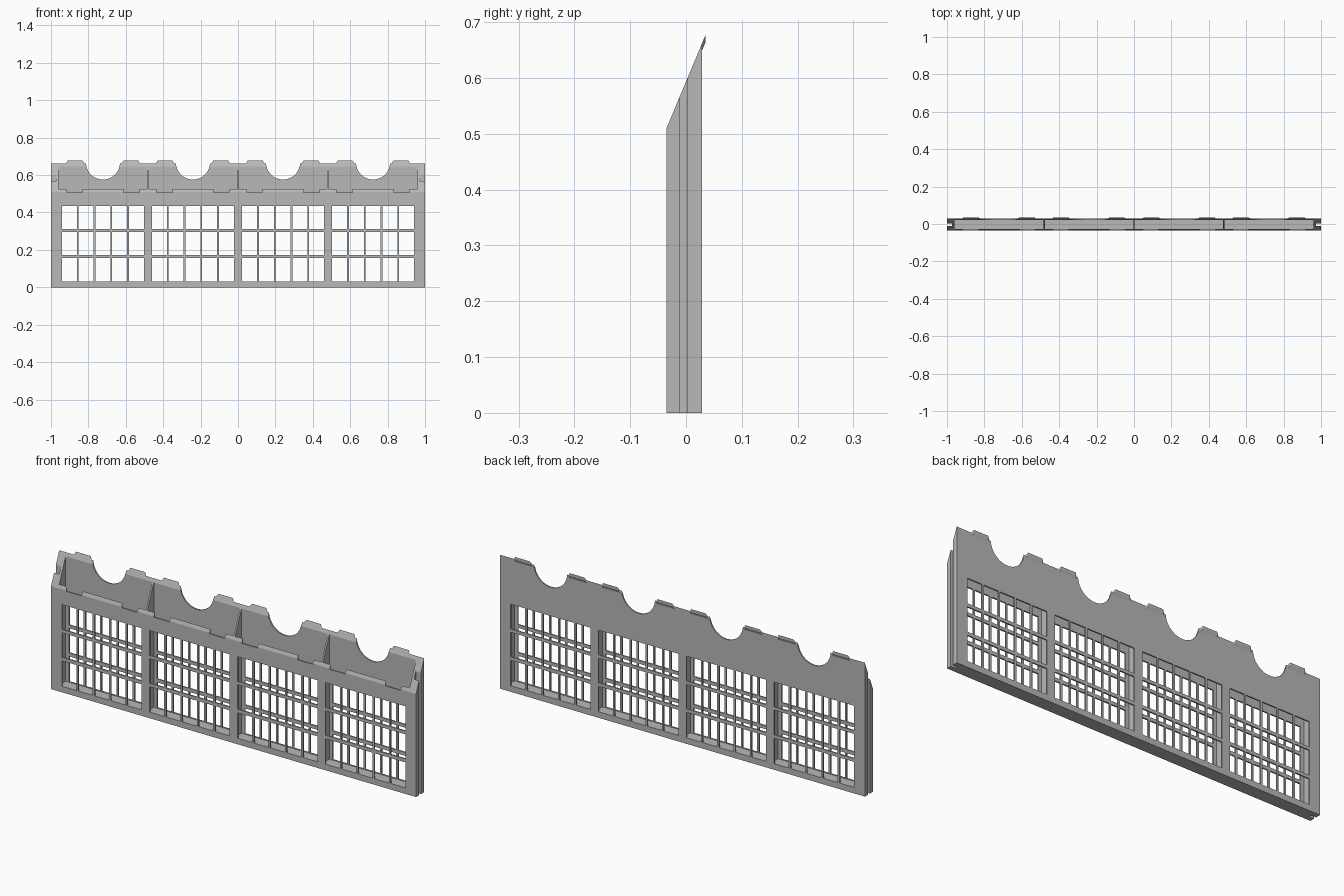
import bpy, bmesh, math
from mathutils import Matrix

if "Cube" in bpy.data.objects:
    bpy.data.objects.remove(bpy.data.objects["Cube"])

grey = bpy.data.materials.new("light grey")
grey.diffuse_color = (0.48, 0.48, 0.48, 1)
grey.use_nodes = True
grey.node_tree.nodes["Principled BSDF"].inputs["Base Color"].default_value = grey.diffuse_color

YF, YB = -0.035, 0.029      # outer faces
T = 0.007                   # wall thickness
END = 0.96                  # inner face of the end walls
BAYS = [-0.722, -0.241, 0.241, 0.722]


def slope(y):
    """Height of the slanted rim at depth y."""
    return 0.51 + (y - YF) * 2.39


def finish(name, bm):
    bmesh.ops.recalc_face_normals(bm, faces=bm.faces)
    me = bpy.data.meshes.new(name)
    bm.to_mesh(me)
    bm.free()
    ob = bpy.data.objects.new(name, me)
    bpy.context.collection.objects.link(ob)
    me.materials.append(grey)
    return ob


def add_prism(bm, x0, x1, prof):
    """Extrude a (y, z) profile along x."""
    a = [bm.verts.new((x0, y, z)) for y, z in prof]
    b = [bm.verts.new((x1, y, z)) for y, z in prof]
    bm.faces.new(a)
    bm.faces.new(b[::-1])
    n = len(prof)
    for i in range(n):
        bm.faces.new((a[i], a[(i + 1) % n], b[(i + 1) % n], b[i]))
    return a + b


def add_box(bm, x0, x1, y0, y1, z0, z1):
    return add_prism(bm, x0, x1, [(y0, z0), (y1, z0), (y1, z1), (y0, z1)])


def wall(name, x0, x1, y0, y1, z0=0.0):
    """Upright part whose top follows the slanted rim."""
    bm = bmesh.new()
    add_prism(bm, x0, x1, [(y0, z0), (y1, z0), (y1, slope(y1)), (y0, slope(y0))])
    return finish(name, bm)


def cut(ob, cutter):
    m = ob.modifiers.new("cut", 'BOOLEAN')
    m.operation, m.solver, m.object = 'DIFFERENCE', 'EXACT', cutter
    bpy.context.view_layer.objects.active = ob
    bpy.ops.object.modifier_apply(modifier=m.name)


# Window openings: five columns and three rows in each bay
bm = bmesh.new()
for c in BAYS:
    for i in range(5):
        x0 = c - 0.219 + i * 0.0895
        for z0, z1 in ((0.03, 0.156), (0.173, 0.295), (0.311, 0.434)):
            add_box(bm, x0, x0 + 0.08, -0.1, 0.1, z0, z1)
windows = finish("window_cutter", bm)

# Round scoops in the back rim
bm = bmesh.new()
for c in BAYS:
    bmesh.ops.create_cone(bm, cap_ends=True, segments=48, radius1=0.091, radius2=0.091, depth=0.3,
                          matrix=Matrix.Translation((c, 0, 0.667)) @ Matrix.Rotation(math.pi / 2, 4, 'X'))
scoops = finish("scoop_cutter", bm)

# Shallow notches in the front rim
bm = bmesh.new()
for c in BAYS:
    for s in (-1, 1):
        x0, x1 = sorted((c + s * 0.104, c + s * 0.2))
        vs = add_box(bm, x0, x1, -0.1, 0.1, 0.506, 0.6)
        for v in vs:
            if v.co.z < 0.55:
                v.co.x += 0.006 if v.co.x < c + s * 0.152 else -0.006
notches = finish("notch_cutter", bm)

# Front and back lattice panels
front = wall("front_panel", -END, END, YF, YF + T)
back = wall("back_panel", -END, END, YB - T, YB)
for panel in (front, back):
    cut(panel, windows)
cut(front, notches)
cut(back, scoops)

# Floor
bm = bmesh.new()
add_box(bm, -END, END, YF + T, YB - T, 0, 0.028)
finish("floor", bm)

# Dividers between the bays
for i, x in enumerate((-0.481, 0, 0.481)):
    wall(f"divider_{i + 1}", x - 0.004, x + 0.004, YF + T, YB - T, 0.028)

# End walls with a vertical slide groove
for s, side in ((-1, "left"), (1, "right")):
    end = wall(f"{side}_end_wall", *sorted((s * END, s * 1.0)), YF, YB)
    bm = bmesh.new()
    add_box(bm, *sorted((s * 0.972, s * 1.1)), -0.011, 0.003, -0.1, 0.9)
    groove = finish("groove_cutter", bm)
    cut(end, groove)
    bpy.data.objects.remove(groove)

# Hooked tabs behind the back rim
bm = bmesh.new()
for c in BAYS:
    for s in (-1, 1):
        x0, x1 = sorted((c + s * 0.1, c + s * 0.198))
        vs = add_prism(bm, x0, x1, [(YB, slope(YB)), (0.035, slope(0.035)), (0.035, 0.664), (YB, 0.65)])
        for v in vs:
            if v.co.y > 0.03:
                v.co.x += 0.009 if v.co.x < c + s * 0.149 else -0.009
finish("rim_tabs", bm)

for helper in (windows, scoops, notches):
    bpy.data.objects.remove(helper)
